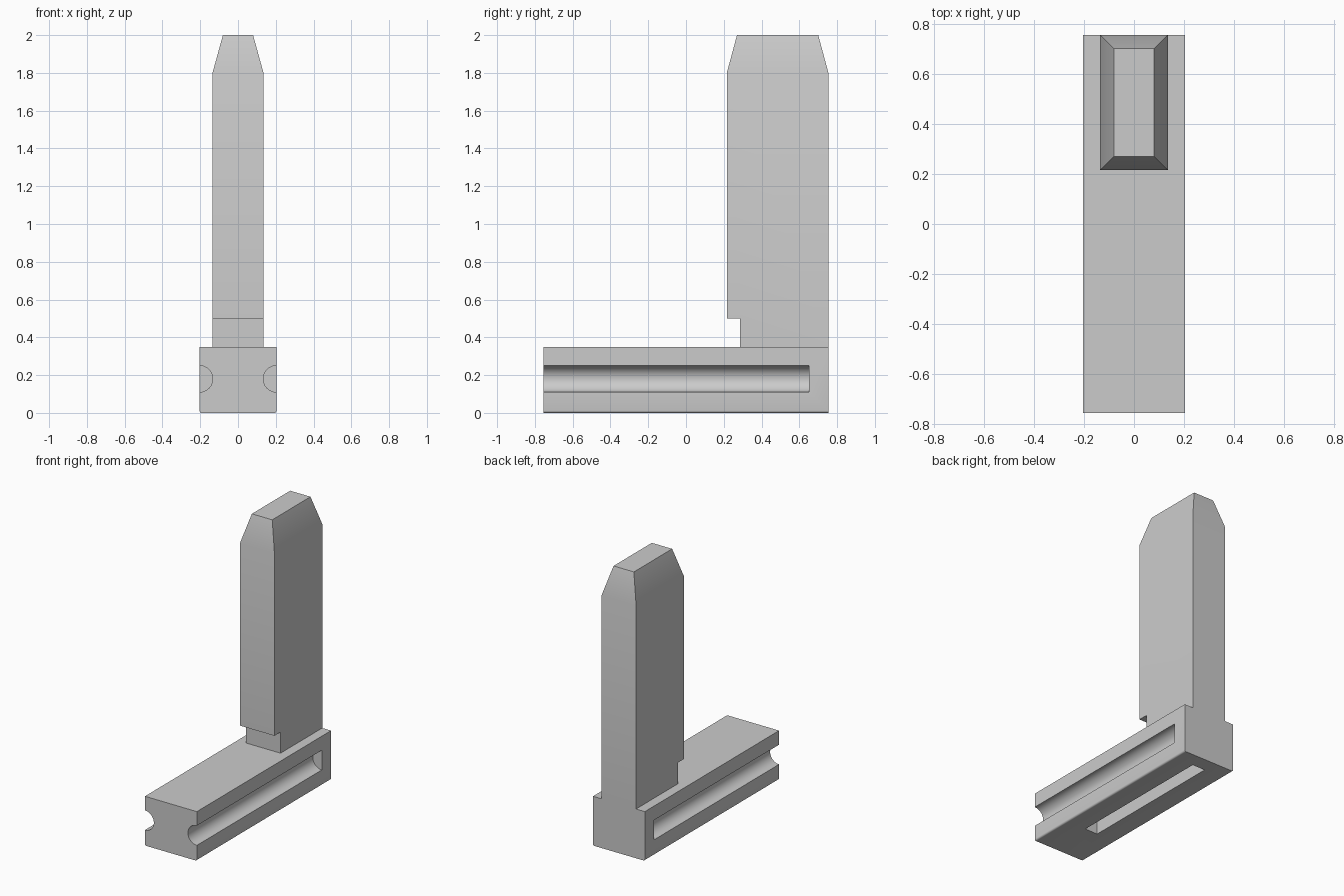
import bpy
import bmesh
import math
from mathutils import Matrix, Vector

if "Cube" in bpy.data.objects:
    bpy.data.objects.remove(bpy.data.objects["Cube"])

HALF_W, HALF_L, BASE_H = 0.204, 0.754, 0.35
BLADE_HALF_W = 0.135

grey = bpy.data.materials.new("plain grey")
grey.use_nodes = True
colour = (0.6, 0.6, 0.6, 1.0)
grey.diffuse_color = colour
grey.node_tree.nodes["Principled BSDF"].inputs["Base Color"].default_value = colour


def make_object(name, bm):
    bmesh.ops.recalc_face_normals(bm, faces=bm.faces)
    mesh = bpy.data.meshes.new(name)
    bm.to_mesh(mesh)
    bm.free()
    mesh.materials.append(grey)
    obj = bpy.data.objects.new(name, mesh)
    bpy.context.collection.objects.link(obj)
    return obj


def add_box(bm, low, high):
    low, high = Vector(low), Vector(high)
    matrix = Matrix.Translation((low + high) / 2) @ Matrix.Diagonal((*(high - low), 1))
    bmesh.ops.create_cube(bm, size=1, matrix=matrix)


def select_only(obj):
    bpy.ops.object.select_all(action='DESELECT')
    obj.select_set(True)
    bpy.context.view_layer.objects.active = obj


def cut(target, cutter):
    select_only(target)
    mod = target.modifiers.new("cut", 'BOOLEAN')
    mod.operation = 'DIFFERENCE'
    mod.solver = 'EXACT'
    mod.object = cutter
    bpy.ops.object.modifier_apply(modifier=mod.name)
    bpy.data.objects.remove(cutter)


def smooth(obj):
    select_only(obj)
    bpy.ops.object.shade_smooth_by_angle(angle=math.radians(30))


# Base bar with softly rounded lower long edges
bm = bmesh.new()
add_box(bm, (-HALF_W, -HALF_L, 0), (HALF_W, HALF_L, BASE_H))
lower = [e for e in bm.edges
         if all(v.co.z < 0.01 for v in e.verts)
         and abs(e.verts[0].co.x - e.verts[1].co.x) < 0.01]
bmesh.ops.bevel(bm, geom=lower, offset=0.012, segments=4, profile=0.5, affect='EDGES')
base = make_object("base_bar", bm)

# Round side grooves, open at the front and closed near the back
groove_front, groove_back = -0.9, 0.65
for side in (-1, 1):
    bm = bmesh.new()
    place = (Matrix.Translation((side * HALF_W, (groove_front + groove_back) / 2, 0.18))
             @ Matrix.Rotation(math.pi / 2, 4, 'X'))
    bmesh.ops.create_cone(bm, cap_ends=True, segments=48, radius1=0.07, radius2=0.07,
                          depth=groove_back - groove_front, matrix=place)
    cut(base, make_object("groove_cutter", bm))

# Long slot in the underside
bm = bmesh.new()
add_box(bm, (-0.05, -0.43, -0.1), (0.05, 0.65, 0.2))
cut(base, make_object("slot_cutter", bm))
smooth(base)

# Upright blade: side profile with a front notch, extruded across the width
profile = [(0.285, BASE_H), (HALF_L, BASE_H), (HALF_L, 1.8),
           (0.216, 1.8), (0.216, 0.5), (0.285, 0.5)]
bm = bmesh.new()
side_face = bm.faces.new([bm.verts.new((-BLADE_HALF_W, y, z)) for y, z in profile])
extruded = bmesh.ops.extrude_face_region(bm, geom=[side_face], use_keep_orig=True)
new_verts = [g for g in extruded["geom"] if isinstance(g, bmesh.types.BMVert)]
bmesh.ops.translate(bm, verts=new_verts, vec=(2 * BLADE_HALF_W, 0, 0))

# Tapered tip, drawn in equally on all four sides
top = max(bm.faces, key=lambda f: f.calc_center_median().z)
tip = bmesh.ops.extrude_face_region(bm, geom=[top])
bmesh.ops.delete(bm, geom=[top], context='FACES_ONLY')
tip_verts = [g for g in tip["geom"] if isinstance(g, bmesh.types.BMVert)]
mid_y = (0.216 + HALF_L) / 2
for v in tip_verts:
    v.co.x -= math.copysign(0.055, v.co.x)
    v.co.y -= math.copysign(0.054, v.co.y - mid_y)
    v.co.z = 2.0
smooth(make_object("upright_blade", bm))
